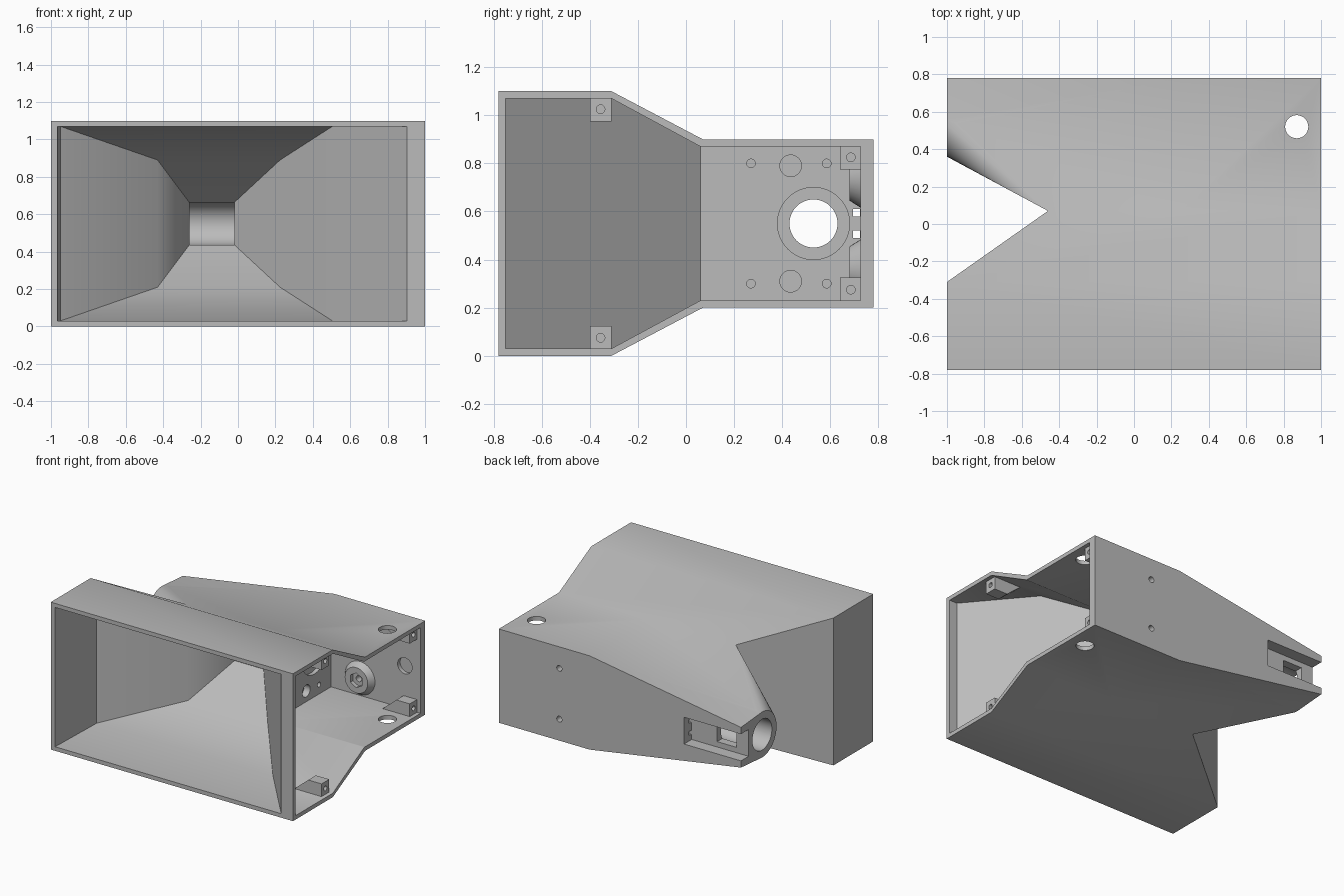
import bpy, bmesh, math
from mathutils import Matrix, Vector

cube = bpy.data.objects.get("Cube")
if cube:
    bpy.data.objects.remove(cube, do_unlink=True)

MID = 0.55  # height of the symmetry plane
BORE_Y = 0.53

grey = bpy.data.materials.new("light_grey")
grey.use_nodes = True
grey.diffuse_color = (0.5, 0.5, 0.5, 1)
grey.node_tree.nodes["Principled BSDF"].inputs["Base Color"].default_value = (0.5, 0.5, 0.5, 1)


def finish(name, bm):
    bmesh.ops.recalc_face_normals(bm, faces=bm.faces[:])
    mesh = bpy.data.meshes.new(name)
    bm.to_mesh(mesh)
    bm.free()
    mesh.materials.append(grey)
    ob = bpy.data.objects.new(name, mesh)
    bpy.context.collection.objects.link(ob)
    return ob


def hull(name, points):
    bm = bmesh.new()
    verts = [bm.verts.new(p) for p in points]
    res = bmesh.ops.convex_hull(bm, input=verts)
    junk = {v for key in ("geom_interior", "geom_unused") for v in res[key]
            if isinstance(v, bmesh.types.BMVert)}
    bmesh.ops.delete(bm, geom=list(junk), context='VERTS')
    bmesh.ops.dissolve_limit(bm, angle_limit=0.005, verts=bm.verts[:], edges=bm.edges[:])
    return finish(name, bm)


def slab(y, x0, x1, h):
    """Rectangle in a plane of constant y, centred on the mid height."""
    return [(x0, y, MID - h), (x1, y, MID - h), (x1, y, MID + h), (x0, y, MID + h)]


def loft(name, sections):
    bm = bmesh.new()
    rings = [[bm.verts.new(p) for p in slab(*s)] for s in sections]
    for a, b in zip(rings, rings[1:]):
        for i in range(4):
            j = (i + 1) % 4
            bm.faces.new((a[i], a[j], b[j], b[i]))
    bm.faces.new(rings[0])
    bm.faces.new(rings[-1])
    return finish(name, bm)


def box(name, x0, x1, y0, y1, z0, z1):
    return hull(name, [(x, y, z) for x in (x0, x1) for y in (y0, y1) for z in (z0, z1)])


def rod(name, start, end, r, r2=None, sides=32):
    a, b = Vector(start), Vector(end)
    bm = bmesh.new()
    bmesh.ops.create_cone(bm, cap_ends=True, segments=sides, radius1=r,
                          radius2=r if r2 is None else r2, depth=(b - a).length)
    turn = (b - a).to_track_quat('Z', 'Y').to_matrix().to_4x4()
    bmesh.ops.transform(bm, matrix=Matrix.Translation((a + b) / 2) @ turn, verts=bm.verts)
    return finish(name, bm)


def combine(ob, tool, op='DIFFERENCE'):
    mod = ob.modifiers.new("bool", 'BOOLEAN')
    mod.operation, mod.solver, mod.object = op, 'EXACT', tool
    bpy.context.view_layer.update()
    dg = bpy.context.evaluated_depsgraph_get()
    mesh = bpy.data.meshes.new_from_object(ob.evaluated_get(dg))
    ob.modifiers.clear()
    ob.data = mesh
    bpy.data.objects.remove(tool, do_unlink=True)


def smooth(ob):
    bpy.ops.object.select_all(action='DESELECT')
    ob.select_set(True)
    bpy.context.view_layer.objects.active = ob
    bpy.ops.object.shade_smooth_by_angle(angle=math.radians(30))


# Outer shell: front horn, rear housing tapering to a round nozzle, and the web between
nozzle = [(-1, BORE_Y + 0.17 * math.cos(t), MID + 0.17 * math.sin(t))
          for t in (2 * math.pi * i / 32 for i in range(32))]
body = hull("housing", slab(-0.78, -1, 1, 0.55) + slab(-0.31, -1, 1, 0.55)
            + slab(0.07, -0.46, 1, 0.35))
rear = hull("rear", slab(0.07, 0.25, 1, 0.35) + slab(0.78, 0.25, 1, 0.35) + nozzle
            + [(-1, 0.78, MID - 0.15), (-1, 0.78, MID + 0.15)])
web = hull("web", slab(0.07, -0.46, 0.25, 0.35) + nozzle)
combine(body, rear, 'UNION')
combine(body, web, 'UNION')

# Horn cavity narrowing to the throat, and the open side compartment
combine(body, loft("horn_cavity", [(-0.80, -0.965, 0.92, 0.52), (-0.31, -0.95, 0.505, 0.52),
                                   (0.03, -0.43, 0.225, 0.34), (0.33, -0.26, -0.02, 0.113),
                                   (BORE_Y, -0.26, -0.02, 0.113)]))
combine(body, loft("compartment", [(-0.75, 0.935, 1.1, 0.52), (-0.31, 0.565, 1.1, 0.52),
                                   (0.06, 0.26, 1.1, 0.32), (0.725, 0.26, 1.1, 0.32)]))

# Bore from the nozzle to the bulkhead, with a counterbore
for x0, x1, r in ((-1.1, 0.15, 0.115), (0.1, 0.3, 0.1), (0.23, 0.3, 0.15)):
    combine(body, rod("bore", (x0, BORE_Y, MID), (x1, BORE_Y, MID), r, sides=48))

# Holes in the floor, roof, rear wall and bulkhead
combine(body, rod("port", (0.87, 0.52, -0.1), (0.87, 0.52, 1.2), 0.062))
combine(body, rod("pocket", (0.87, 0.70, MID), (0.87, 0.755, MID), 0.06))
for s in (-1, 1):
    combine(body, rod("screw", (0.5, 0.7, MID + s * 0.19), (0.5, 0.8, MID + s * 0.19), 0.022, sides=16))
    combine(body, rod("recess", (0.21, 0.435, MID + s * 0.24), (0.3, 0.435, MID + s * 0.24), 0.045))
    for y in (0.27, 0.585):
        combine(body, rod("pilot", (0.2, y, MID + s * 0.25), (0.3, y, MID + s * 0.25), 0.018, sides=16))

# Rear slot with its window into the bore and two wire channels
combine(body, box("slot", -1.1, -0.53, 0.69, 0.85, MID - 0.1, MID + 0.1))
combine(body, box("window", -0.9, -0.74, 0.56, 0.72, MID - 0.06, MID + 0.06))
for s in (-1, 1):
    z = MID + s * 0.045
    combine(body, box("channel", -0.6, 0.3, 0.695, 0.724, z - 0.015, z + 0.015))
smooth(body)

# Screw tabs for the side cover, tapering back into the wall
for place, y0, y1, h in (("front", -0.40, -0.31, 0.525), ("rear", 0.64, 0.73, 0.325)):
    for side, s in (("lower", -1), ("upper", 1)):
        wall, lip = MID + s * h, MID + s * (h - 0.1)
        tab = hull(f"{place}_{side}_tab",
                   [(x, y, z) for x in (0.86, 0.97) for y in (y0, y1) for z in (wall, lip)]
                   + [(0.74, y, wall) for y in (y0, y1)])
        mid = (y0 + y1) / 2, (wall + lip) / 2
        combine(tab, rod("tab_hole", (0.88, *mid), (1.0, *mid), 0.018, sides=16))
        smooth(tab)

# Nut bosses inside the rear wall
for side, s in (("lower", -1), ("upper", 1)):
    z = MID + s * 0.19
    boss = rod(f"{side}_nut_boss", (0.5, 0.727, z), (0.5, 0.68, z), 0.125, 0.095)
    combine(boss, rod("nut_pocket", (0.5, 0.66, z), (0.5, 0.71, z), 0.055, sides=6))
    combine(boss, rod("boss_hole", (0.5, 0.66, z), (0.5, 0.75, z), 0.022, sides=16))
    smooth(boss)
